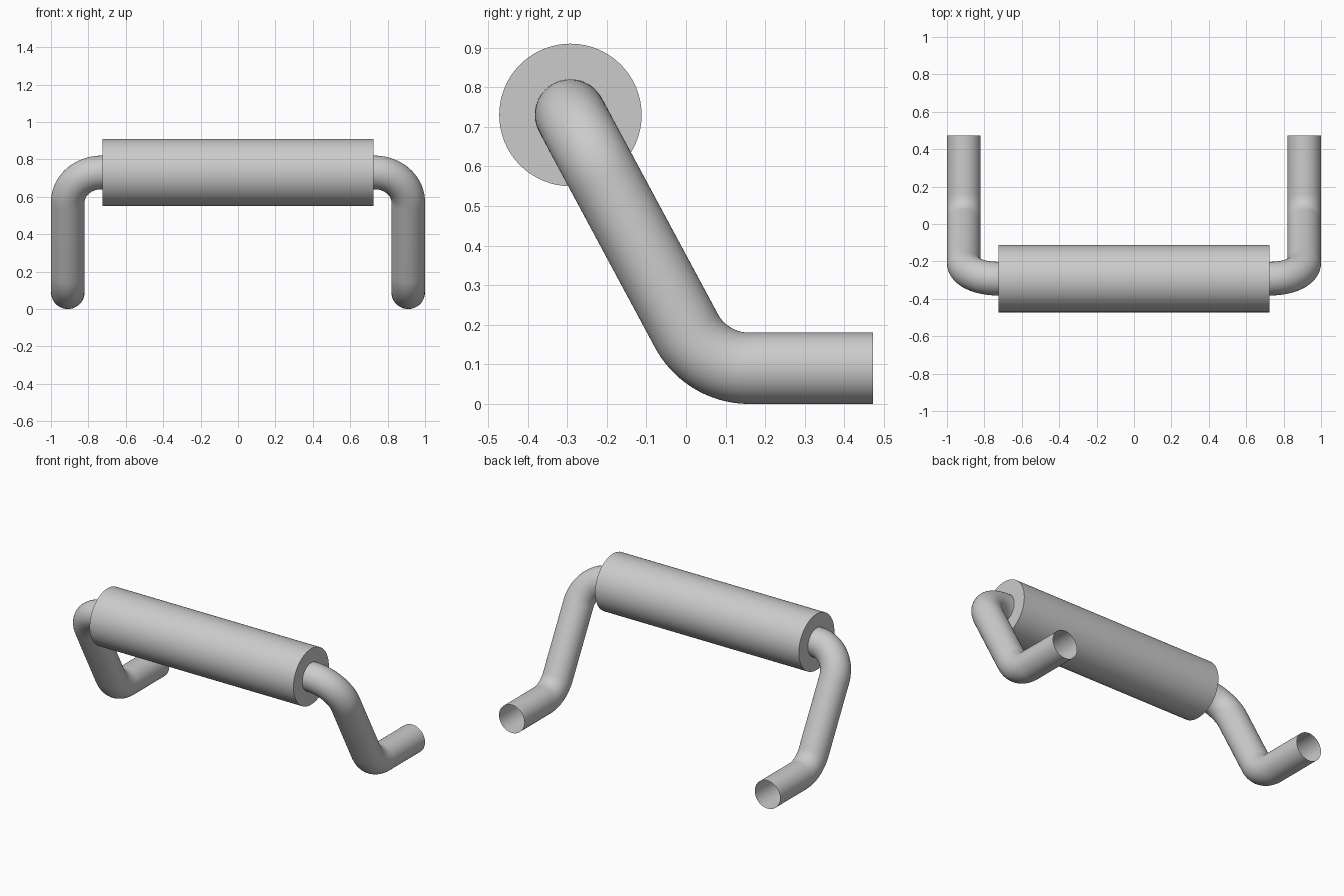
import bpy
from math import tan, radians
from mathutils import Vector

if "Cube" in bpy.data.objects:
    bpy.data.objects.remove(bpy.data.objects["Cube"])

TUBE_R, GRIP_R, BEND_R = 0.09, 0.18, 0.18
GRIP_HALF = 0.725
AXIS_Y, AXIS_Z = -0.292, 0.73


def rounded_path(corners, radius, steps=20):
    """Replace the inner corners of a polyline with circular arcs."""
    pts = [corners[0]]
    for prev, c, nxt in zip(corners, corners[1:], corners[2:]):
        a, b = (prev - c).normalized(), (nxt - c).normalized()
        half = a.angle(b) / 2
        t = radius / tan(half)
        start, end = c + a * t, c + b * t
        centre = c + (a + b).normalized() * (t * t + radius * radius) ** 0.5
        u, v = start - centre, end - centre
        axis_q = u.rotation_difference(v)
        for i in range(steps + 1):
            q = axis_q.copy()
            q.identity()
            pts.append(centre + q.slerp(axis_q, i / steps) @ u)
    return pts + [corners[-1]]


def make_tube(name, pts, radius):
    """Open-ended round tube swept along the points."""
    curve = bpy.data.curves.new(name, 'CURVE')
    curve.dimensions = '3D'
    curve.bevel_depth = radius
    curve.bevel_resolution = 30
    spline = curve.splines.new('POLY')
    spline.points.add(len(pts) - 1)
    for sp, p in zip(spline.points, pts):
        sp.co = (*p, 1)
    obj = bpy.data.objects.new(name, curve)
    bpy.context.collection.objects.link(obj)
    bpy.ops.object.select_all(action='DESELECT')
    obj.select_set(True)
    bpy.context.view_layer.objects.active = obj
    bpy.ops.object.convert(target='MESH')
    bpy.ops.object.shade_smooth_by_angle(angle=radians(30))


# Bent handle tube: foot, leg, crossbar, leg, foot
half = [Vector((0.91, 0.472, TUBE_R)),
        Vector((0.91, 0.052, TUBE_R)),
        Vector((0.91, AXIS_Y, AXIS_Z))]
mirrored = [Vector((-p.x, p.y, p.z)) for p in reversed(half)]
make_tube("handle_tube", rounded_path(half + mirrored, BEND_R), TUBE_R)

# Thick grip sleeve around the crossbar
bpy.ops.mesh.primitive_cylinder_add(vertices=64, radius=GRIP_R, depth=2 * GRIP_HALF,
                                    location=(0, AXIS_Y, AXIS_Z),
                                    rotation=(0, radians(90), 0))
bpy.context.object.name = "grip"
bpy.ops.object.shade_smooth_by_angle(angle=radians(30))
